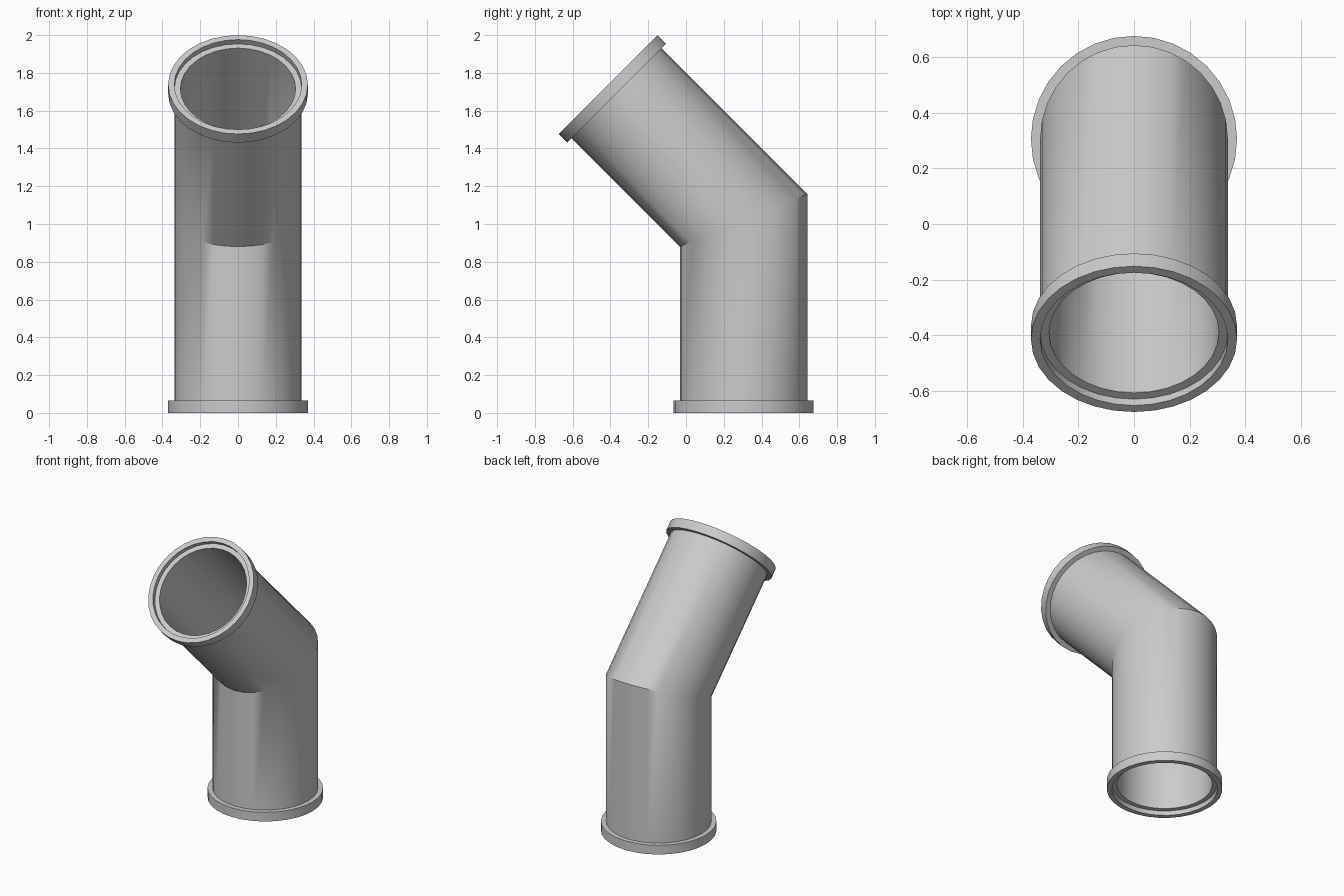
import bpy, bmesh
from math import sin, cos, tan, pi, radians
from mathutils import Vector

if "Cube" in bpy.data.objects:
    bpy.data.objects.remove(bpy.data.objects["Cube"])

SIDES = 32
BEND = radians(45)
ELBOW = Vector((0, 0.305, 1.02))      # where the two leg axes meet
LOW, HIGH = -1.02, 1.0155             # leg lengths, measured from the elbow
R_OUT, R_IN, R_FLANGE = 0.337, 0.305, 0.37
FLANGE, RECESS = 0.065, 0.032

# Closed wall profile: (distance along the axis, radius), outside then bore
profile = [
    (LOW, R_FLANGE), (LOW + FLANGE, R_FLANGE), (LOW + FLANGE, R_OUT),
    (0, R_OUT),
    (HIGH - FLANGE, R_OUT), (HIGH - FLANGE, R_FLANGE), (HIGH, R_FLANGE),
    (HIGH, R_OUT), (HIGH - RECESS, R_OUT), (HIGH - RECESS, R_IN),
    (0, R_IN),
    (LOW + RECESS, R_IN), (LOW + RECESS, R_OUT), (LOW, R_OUT),
]


def ring_point(dist, radius, angle):
    x, side = radius * cos(angle), radius * sin(angle)
    if dist > 0:      # tilted upper leg
        return ELBOW + Vector((x, side * cos(BEND) - dist * sin(BEND),
                               side * sin(BEND) + dist * cos(BEND)))
    # upright lower leg, sheared on the mitre plane
    height = side * tan(BEND / 2) if dist == 0 else dist
    return ELBOW + Vector((x, side, height))


# Bent pipe with socket flanges
bm = bmesh.new()
rings = [[bm.verts.new(ring_point(d, r, 2 * pi * i / SIDES)) for i in range(SIDES)]
         for d, r in profile]
for k, ring in enumerate(rings):
    nxt = rings[(k + 1) % len(rings)]
    for i in range(SIDES):
        j = (i + 1) % SIDES
        bm.faces.new((ring[i], ring[j], nxt[j], nxt[i]))
bmesh.ops.recalc_face_normals(bm, faces=bm.faces)

mesh = bpy.data.meshes.new("pipe_elbow")
bm.to_mesh(mesh)
bm.free()
pipe = bpy.data.objects.new("pipe_elbow", mesh)
bpy.context.collection.objects.link(pipe)
bpy.context.view_layer.objects.active = pipe
pipe.select_set(True)
bpy.ops.object.shade_smooth_by_angle(angle=radians(37))
